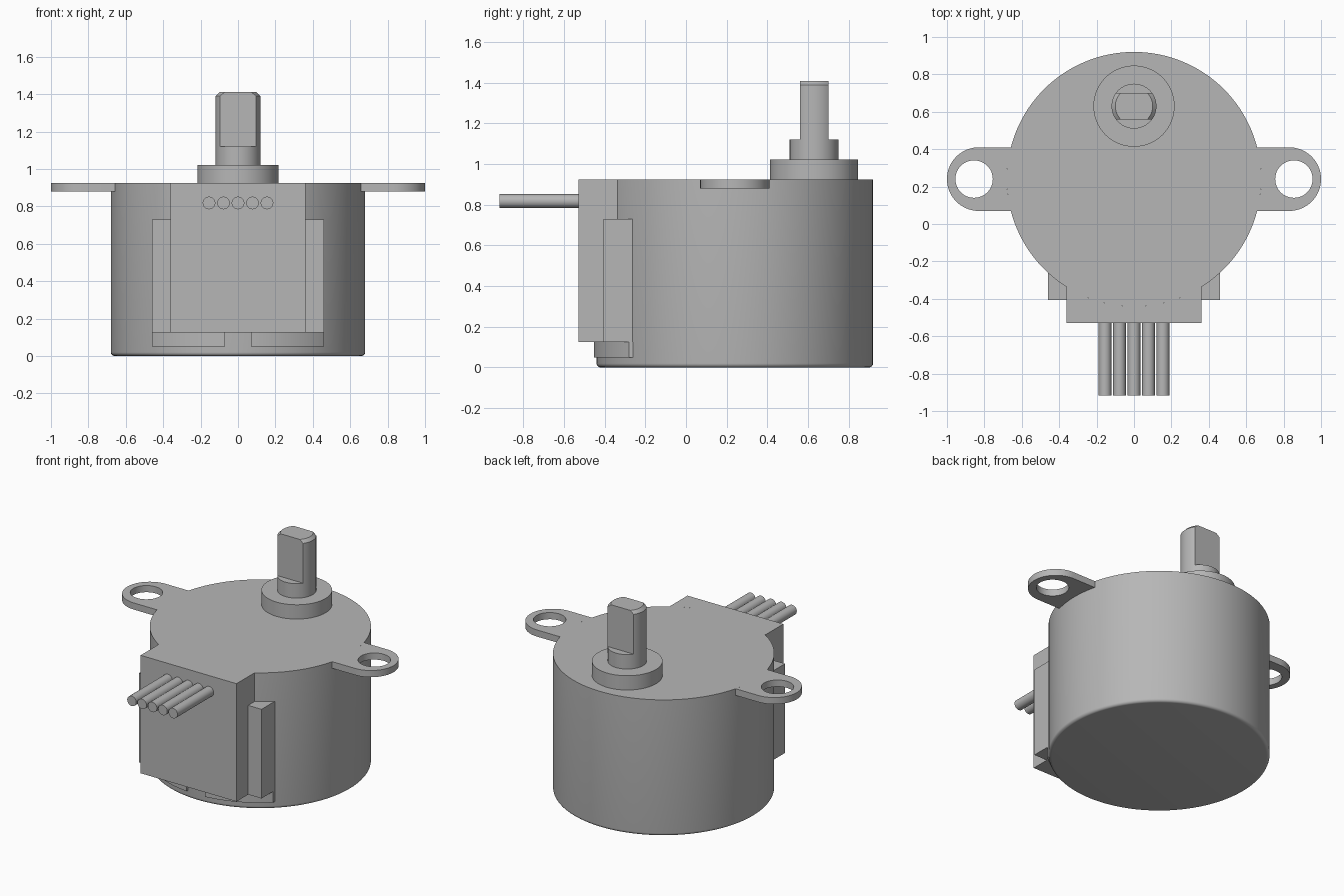
import bpy, bmesh, math
from mathutils import Matrix

if "Cube" in bpy.data.objects:
    bpy.data.objects.remove(bpy.data.objects["Cube"])

CY = 0.24      # y of the can axis
R = 0.68       # can radius
TOP = 0.925    # top of the can

metal = bpy.data.materials.new("grey metal")
metal.diffuse_color = (0.47, 0.47, 0.47, 1)
metal.use_nodes = True
metal.node_tree.nodes["Principled BSDF"].inputs["Base Color"].default_value = metal.diffuse_color


def finish(name, bm):
    bmesh.ops.recalc_face_normals(bm, faces=bm.faces[:])
    me = bpy.data.meshes.new(name)
    bm.to_mesh(me)
    bm.free()
    me.materials.append(metal)
    me.shade_smooth()
    me.set_sharp_from_angle(angle=math.radians(32))
    ob = bpy.data.objects.new(name, me)
    bpy.context.collection.objects.link(ob)
    return ob


def arc(cx, cy, r, a0, a1, n):
    return [(cx + r * math.cos(a0 + (a1 - a0) * i / n),
             cy + r * math.sin(a0 + (a1 - a0) * i / n)) for i in range(n + 1)]


def front_arc(r, x0, x1, n=24):
    """Arc on the front of the can, running from x0 to x1."""
    return arc(0, CY, r, -math.pi / 2 + math.asin(x0 / r),
               -math.pi / 2 + math.asin(x1 / r), n)


def plate(name, loops, z0, z1, side=1):
    """Extrude closed outlines (the later ones are holes); side=-1 mirrors in x."""
    bm = bmesh.new()
    edges = []
    for loop in loops:
        vs = [bm.verts.new((side * x, y, z0)) for x, y in loop]
        edges += [bm.edges.new((vs[i - 1], vs[i])) for i in range(len(vs))]
    bmesh.ops.triangle_fill(bm, edges=edges, use_beauty=True)
    res = bmesh.ops.extrude_face_region(bm, geom=bm.faces[:])
    top = [g for g in res["geom"] if isinstance(g, bmesh.types.BMVert)]
    bmesh.ops.translate(bm, verts=top, vec=(0, 0, z1 - z0))
    return finish(name, bm)


def turned(profile, seg):
    """Capped solid of revolution about z from (radius, z) points."""
    bm = bmesh.new()
    rings = [[bm.verts.new((r * math.cos(2 * math.pi * i / seg),
                            r * math.sin(2 * math.pi * i / seg), z))
              for i in range(seg)] for r, z in profile]
    for a, b in zip(rings, rings[1:]):
        for i in range(seg):
            bm.faces.new((a[i - 1], a[i], b[i], b[i - 1]))
    bm.faces.new(rings[0])
    bm.faces.new(rings[-1])
    return bm


# can with a rounded bottom edge
f = 0.02
can = turned(arc(R - f, f, f, -math.pi / 2, 0, 6) + [(R, TOP)], 128)
can.transform(Matrix.Translation((0, CY, 0)))
finish("can", can)

# wire housing on the front
plate("wire_housing", [[(-0.36, -0.53), (0.36, -0.53)] + front_arc(R, 0.36, -0.36)],
      0.125, TOP)

for side, word in ((-1, "left"), (1, "right")):
    # mounting ear with a screw hole
    a = math.asin(0.17 / R)
    ear = arc(0.83, CY, 0.17, -math.pi / 2, math.pi / 2, 32) + arc(0, CY, R, a, -a, 12)
    hole = arc(0.855, CY, 0.1, 0, 2 * math.pi, 48)[:-1]
    plate(word + "_mounting_ear", [ear, hole], 0.88, TOP, side)
    # upright bar beside the housing
    plate(word + "_side_bar", [[(0.36, -0.405), (0.46, -0.405), (0.46, -0.262),
                                (0.36, -0.337)]], 0.125, 0.73, side)
    # curved lip below the housing
    plate(word + "_lower_lip", [front_arc(0.695, 0.07, 0.46) + front_arc(R, 0.46, 0.07)],
          0.05, 0.125, side)

# shaft bearing, shaft root and the double-flat shaft end
SY = 0.63
for name, profile in (("shaft_bearing", [(0.217, TOP), (0.217, 1.022)]),
                      ("shaft_root", [(0.12, 1.022), (0.12, 1.12)])):
    bm = turned(profile, 64)
    bm.transform(Matrix.Translation((0, SY, 0)))
    finish(name, bm)

bm = turned([(0.12, 1.12), (0.12, 1.39), (0.1, 1.41)], 64)
for s in (-1, 1):
    cut = bmesh.ops.bisect_plane(bm, geom=bm.verts[:] + bm.edges[:] + bm.faces[:],
                                 plane_co=(0, s * 0.07, 0), plane_no=(0, s, 0),
                                 clear_outer=True)
    rim = [g for g in cut["geom_cut"] if isinstance(g, bmesh.types.BMEdge)]
    bmesh.ops.holes_fill(bm, edges=rim, sides=0)
bm.transform(Matrix.Translation((0, SY, 0)))
finish("flatted_shaft", bm)

# five wires leaving the housing
for i in range(5):
    bm = turned([(0.034, 0), (0.034, 0.388)], 24)
    bm.transform(Matrix.Translation(((i - 2) * 0.0775, -0.53, 0.818))
                 @ Matrix.Rotation(math.pi / 2, 4, "X"))
    finish("wire_%d" % (i + 1), bm)
